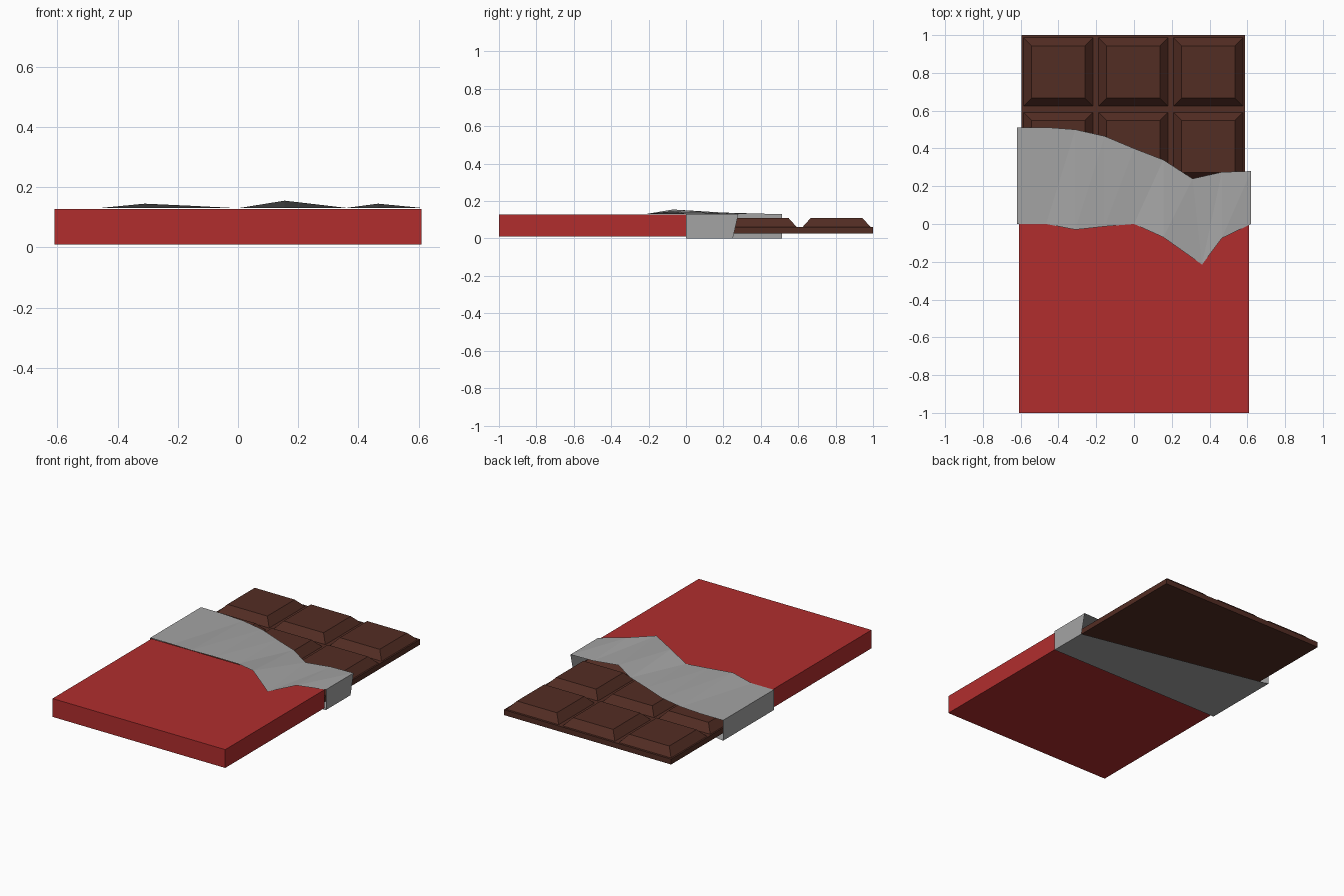
import bpy, bmesh

if "Cube" in bpy.data.objects:
    bpy.data.objects.remove(bpy.data.objects["Cube"])


def material(name, rgb):
    m = bpy.data.materials.new(name)
    m.diffuse_color = (*rgb, 1)
    m.use_nodes = True
    m.node_tree.nodes["Principled BSDF"].inputs["Base Color"].default_value = m.diffuse_color
    return m


RED = material("wrapper red", (0.44, 0.027, 0.027))
FOIL = material("foil grey", (0.37, 0.37, 0.37))
BROWN = material("chocolate brown", (0.086, 0.026, 0.017))


def finish(bm, name, mat, recalc=True):
    if recalc:
        bmesh.ops.recalc_face_normals(bm, faces=bm.faces)
    me = bpy.data.meshes.new(name)
    bm.to_mesh(me)
    bm.free()
    me.materials.append(mat)
    ob = bpy.data.objects.new(name, me)
    bpy.context.collection.objects.link(ob)
    return ob


def frustum(bm, x0, x1, y0, y1, z0, z1, inset=0.0, cap=True):
    """Box whose top is inset on every side."""
    def ring(d, z):
        return [bm.verts.new(p) for p in ((x0 + d, y0 + d, z), (x1 - d, y0 + d, z),
                                          (x1 - d, y1 - d, z), (x0 + d, y1 - d, z))]
    low, top = ring(0, z0), ring(inset, z1)
    for i in range(4):
        j = (i + 1) % 4
        bm.faces.new((low[i], low[j], top[j], top[i]))
    bm.faces.new(top)
    if cap:
        bm.faces.new(low[::-1])


# paper wrapper around the covered half
bm = bmesh.new()
frustum(bm, -0.61, 0.61, -1.0, 0.0, 0.01, 0.127)
finish(bm, "paper_wrapper", RED)

# chocolate slab
bm = bmesh.new()
frustum(bm, -0.595, 0.587, -0.19, 1.0, 0.028, 0.062)
finish(bm, "chocolate_slab", BROWN)

# bevelled chocolate squares, three per row
bm = bmesh.new()
for row in range(3):
    for col in range(3):
        x, y = -0.587 + 0.397 * col, 0.622 - 0.395 * row
        frustum(bm, x, x + 0.372, y, y + 0.366, 0.06, 0.11, 0.045, cap=False)
finish(bm, "chocolate_squares", BROWN, recalc=False)

# torn foil sleeve: open tube with a ragged, crumpled top
front = [(-0.62, 0, 0.13), (-0.465, 0, 0.13), (-0.31, -0.03, 0.145),
         (-0.155, -0.013, 0.138), (0, 0, 0.13), (0.155, -0.07, 0.155),
         (0.36, -0.215, 0.131), (0.465, -0.075, 0.145), (0.62, 0, 0.13)]
back = [(-0.62, 0.512), (-0.465, 0.512), (-0.31, 0.50), (-0.155, 0.465), (0, 0.40),
        (0.155, 0.34), (0.31, 0.24), (0.465, 0.275), (0.62, 0.28)]
bm = bmesh.new()
f = [bm.verts.new(p) for p in front]
b = [bm.verts.new((x, y, 0.13)) for x, y in back]
for i in range(8):
    bm.faces.new((f[i], f[i + 1], b[i + 1]))
    bm.faces.new((f[i], b[i + 1], b[i]))
lf, lb, rb, rf = [bm.verts.new(p) for p in ((-0.62, 0, 0), (-0.62, 0.512, 0),
                                            (0.62, 0.25, 0), (0.62, 0, 0))]
bm.faces.new((lf, f[0], b[0], lb))
bm.faces.new((rf, rb, b[-1], f[-1]))
bm.faces.new((lf, lb, rb, rf))
finish(bm, "foil_sleeve", FOIL, recalc=False)
